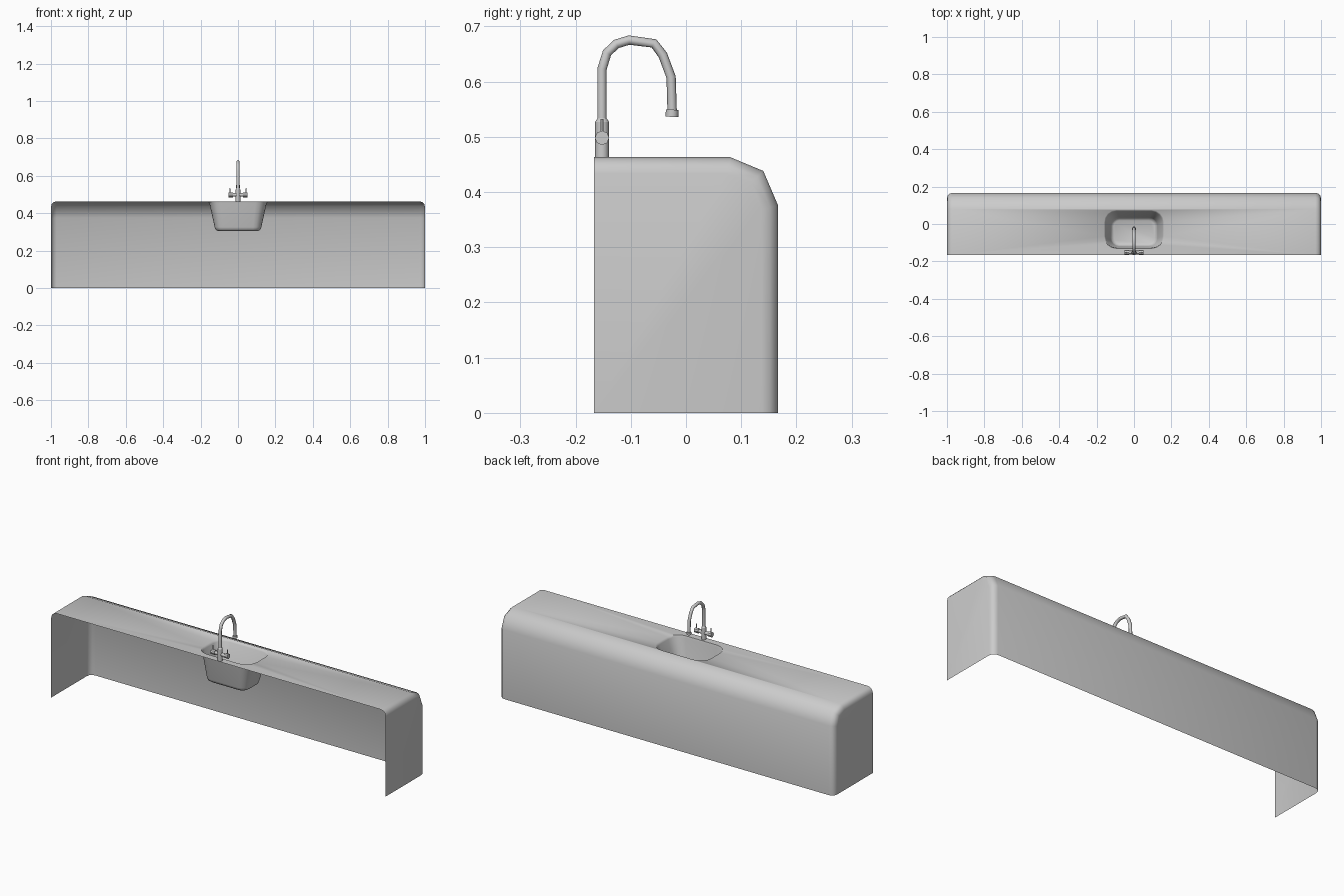
import bpy, bmesh
from math import sin, cos, pi
from mathutils import Vector

if "Cube" in bpy.data.objects:
    bpy.data.objects.remove(bpy.data.objects["Cube"])

TOP, FRONT, R = 0.463, -0.167, 0.03


def finish(bm, name, angle=50):
    bmesh.ops.recalc_face_normals(bm, faces=bm.faces)
    me = bpy.data.meshes.new(name)
    bm.to_mesh(me)
    bm.free()
    ob = bpy.data.objects.new(name, me)
    bpy.context.collection.objects.link(ob)
    bpy.ops.object.select_all(action='DESELECT')
    ob.select_set(True)
    bpy.context.view_layer.objects.active = ob
    bpy.ops.object.shade_smooth_by_angle(angle=angle * pi / 180)
    return ob


def rounded_rect(bm, hx, y0, y1, r, z, n=5):
    """Ring of vertices around a rounded rectangle."""
    ring = []
    for k, (cx, cy) in enumerate([(hx - r, y1 - r), (r - hx, y1 - r),
                                  (r - hx, y0 + r), (hx - r, y0 + r)]):
        for i in range(n):
            a = (k + i / (n - 1)) * pi / 2
            ring.append(bm.verts.new((cx + r * cos(a), cy + r * sin(a), z)))
    return ring


def cylinder(name, p0, p1, r0, r1=None, sides=12):
    """Capped cylinder or cone between two points."""
    p0, p1 = Vector(p0), Vector(p1)
    d = p1 - p0
    bm = bmesh.new()
    bmesh.ops.create_cone(bm, cap_ends=True, segments=sides, radius1=r0,
                          radius2=r0 if r1 is None else r1, depth=d.length)
    rot = d.to_track_quat('Z', 'Y').to_matrix()
    for v in bm.verts:
        v.co = rot @ v.co + (p0 + p1) / 2
    return finish(bm, name, 40)


# Counter shell: open at the front and underneath, rounded ends
bm = bmesh.new()
# y, z, inward offset direction
profile = [(0.167, 0, -1, 0), (0.167, 0.375, -1, -0.2), (0.14, 0.438, -0.7, -0.7),
           (0.08, TOP, -0.2, -1), (FRONT, TOP, 0, -1)]
half = [(1 - R + R * sin(a), R * (1 - cos(a))) for a in (0, pi / 6, pi / 3, pi / 2)]
stations = [(-x, d) for x, d in reversed(half)] + half
rows = [[bm.verts.new((x, y + d * oy, z + d * oz)) for y, z, oy, oz in profile]
        for x, d in stations]
for i in range(len(rows) - 1):
    for j in range(4):
        if i == 3 and j == 3:
            continue  # worktop, filled below around the basin hole
        bm.faces.new((rows[i][j], rows[i][j + 1], rows[i + 1][j + 1], rows[i + 1][j]))
for row, s in ((rows[0], -1), (rows[-1], 1)):
    bm.faces.new(row + [bm.verts.new((s, FRONT, 0))])

# Worktop with basin hole
basin = [(0.16, -0.13, 0.075, 0.065, TOP), (0.153, -0.127, 0.067, 0.06, 0.452),
         (0.125, -0.119, 0.036, 0.045, 0.325), (0.12, -0.114, 0.03, 0.04, 0.312),
         (0.108, -0.104, 0.018, 0.03, 0.305)]
rings = [rounded_rect(bm, *b) for b in basin]
outer = [rows[3][3], rows[3][4], rows[4][4], rows[4][3]]
edges = []
for loop in (outer, rings[0]):
    for a, b in zip(loop, loop[1:] + loop[:1]):
        edges.append(bm.edges.get((a, b)) or bm.edges.new((a, b)))
bmesh.ops.triangle_fill(bm, edges=edges, use_beauty=True)

# Basin walls and floor
for r0, r1 in zip(rings, rings[1:]):
    for k in range(len(r0)):
        m = (k + 1) % len(r0)
        bm.faces.new((r0[k], r0[m], r1[m], r1[k]))
bm.faces.new(rings[-1])
finish(bm, "counter_with_basin", 60)

# Tap body
Y = -0.152
cylinder("tap_body", (0, Y, TOP), (0, Y, 0.527), 0.0125)
cylinder("tap_shoulder", (0, Y, 0.527), (0, Y, 0.534), 0.0125, 0.008)

# Gooseneck spout
path = [(Y, 0.52), (Y, 0.623), (-0.143, 0.652), (-0.126, 0.668), (-0.103, 0.675),
        (-0.058, 0.669), (-0.042, 0.648), (-0.027, 0.608), (-0.025, 0.543)]
cu = bpy.data.curves.new("spout", 'CURVE')
cu.dimensions = '3D'
cu.bevel_depth = 0.0085
cu.bevel_resolution = 2
cu.use_fill_caps = True
sp = cu.splines.new('POLY')
sp.points.add(len(path) - 1)
for p, (y, z) in zip(sp.points, path):
    p.co = (0, y, z, 1)
bpy.context.collection.objects.link(bpy.data.objects.new("spout", cu))
cylinder("spout_nozzle", (0, -0.0255, 0.536), (0, -0.025, 0.549), 0.0115)

# Cross bar with a knob and lever on each side
HZ = 0.498
cylinder("tap_crossbar", (-0.03, Y, HZ), (0.03, Y, HZ), 0.009)
for side, s in (("left", -1), ("right", 1)):
    cylinder(side + "_knob", (s * 0.028, Y, HZ), (s * 0.051, Y, HZ), 0.013, sides=8)
    cylinder(side + "_lever", (s * 0.042, Y, HZ), (s * 0.044, Y, 0.532), 0.003, sides=6)
